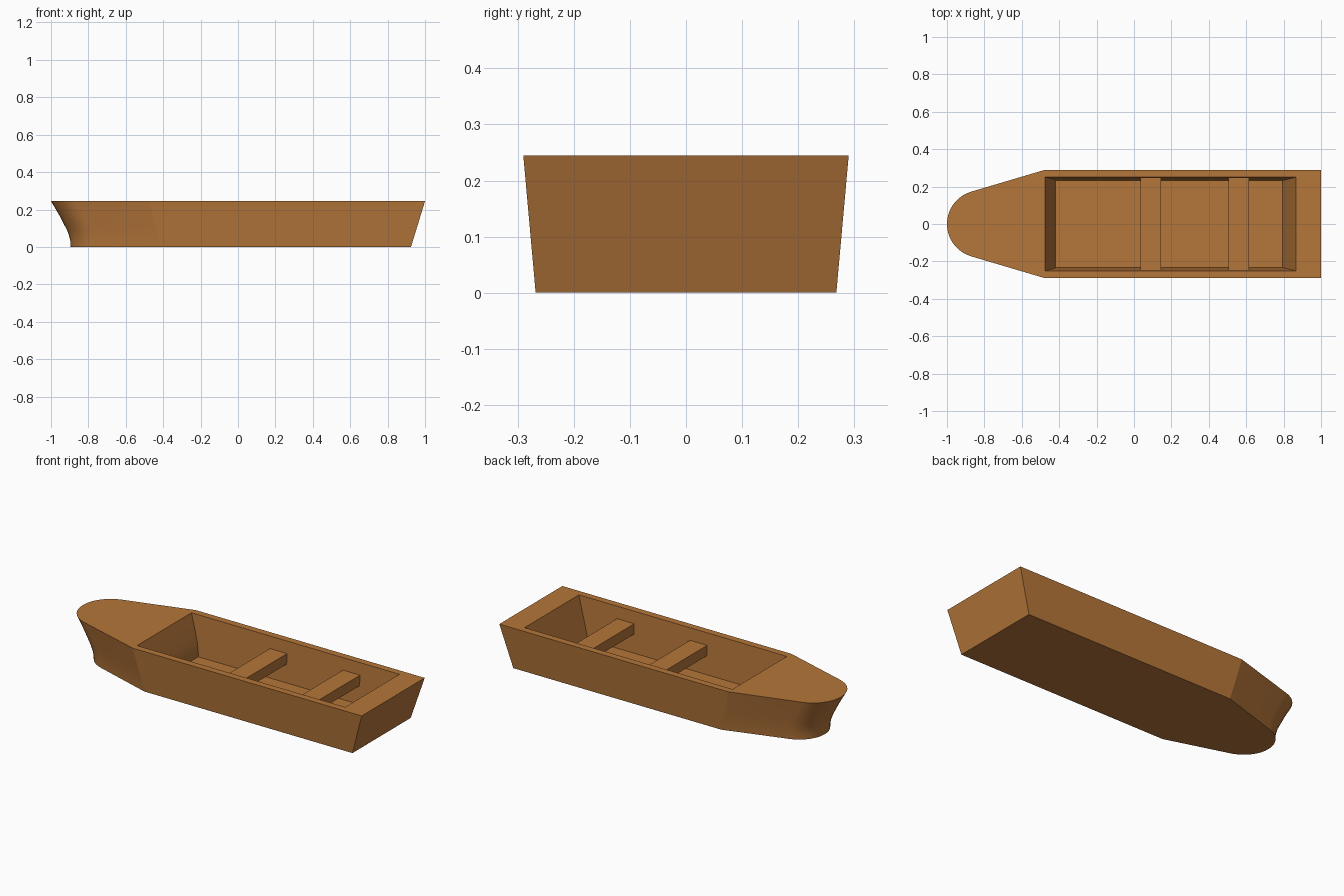
import bpy, bmesh, math

cube = bpy.data.objects.get("Cube")
if cube:
    bpy.data.objects.remove(cube, do_unlink=True)

wood = bpy.data.materials.new("warm_wood")
wood.use_nodes = True
COLOUR = (0.46, 0.18, 0.042, 1)
wood.diffuse_color = COLOUR
wood.node_tree.nodes["Principled BSDF"].inputs["Base Color"].default_value = COLOUR

TOP, FLOOR = 0.245, 0.01
ARC_STEPS = 18
# Bow profile: height and how far the stem is set back
BOW = [(0, 0.105), (0.03, 0.104), (0.06, 0.097), (0.09, 0.086),
       (0.12, 0.07), (0.17, 0.044), (TOP, 0)]


def finish(name, bm):
    bmesh.ops.recalc_face_normals(bm, faces=bm.faces)
    mesh = bpy.data.meshes.new(name)
    bm.to_mesh(mesh)
    bm.free()
    obj = bpy.data.objects.new(name, mesh)
    bpy.context.collection.objects.link(obj)
    mesh.materials.append(wood)
    return obj


def outline(z, setback):
    """Plan of the hull at one height: transom, shoulders and round bow."""
    low = 1 - z / TOP
    flare = 1 - 0.076 * low
    stern, shoulder = 1 - 0.075 * low, -0.475 + 0.06 * low
    pts = [(stern, -0.29), (stern, 0.29), (shoulder, 0.29)]
    for i in range(ARC_STEPS + 1):
        a = math.radians(106 + 148 * i / ARC_STEPS)
        pts.append((-0.82 + setback + 0.18 * math.cos(a), 0.18 * math.sin(a)))
    pts.append((shoulder, -0.29))
    return [(x, y * flare, z) for x, y in pts]


def well(z, setback):
    """Plan of the open well at one height."""
    low = (TOP - z) / (TOP - FLOOR)
    front, back, half = -0.475 + 0.53 * setback, 0.865 - 0.07 * low, 0.25 - 0.017 * low
    return [(back, -half, z), (back, half, z), (front, half, z), (front, -half, z)]


def loft(bm, rings):
    loops = [[bm.verts.new(p) for p in ring] for ring in rings]
    for a, b in zip(loops, loops[1:]):
        n = len(a)
        for i in range(n):
            j = (i + 1) % n
            bm.faces.new((a[i], a[j], b[j], b[i]))
    return loops


# Hull: outer skin, well and deck in one mesh
bm = bmesh.new()
outer = loft(bm, [outline(z, s) for z, s in BOW])
inner = loft(bm, [well(max(z, FLOOR), s) for z, s in BOW])
bm.faces.new(outer[0])
bm.faces.new(inner[0])
rim, hole = outer[-1], inner[-1]
bm.faces.new((rim[0], rim[1], hole[1], hole[0]))
bm.faces.new((rim[1], rim[2], hole[2], hole[1]))
bm.faces.new((rim[-1], rim[0], hole[0], hole[3]))
bm.faces.new(rim[2:] + [hole[3], hole[2]])
hull = finish("hull", bm)
bpy.ops.object.select_all(action="DESELECT")
hull.select_set(True)
bpy.context.view_layer.objects.active = hull
bpy.ops.object.shade_smooth_by_angle(angle=math.radians(15))

# Bench seats across the well
for name, x in (("front_seat", 0.09), ("rear_seat", 0.56)):
    bm = bmesh.new()
    bmesh.ops.create_cube(bm, size=1)
    bmesh.ops.scale(bm, vec=(0.11, 0.492, 0.06), verts=bm.verts)
    bmesh.ops.translate(bm, vec=(x, 0, 0.145), verts=bm.verts)
    finish(name, bm)
